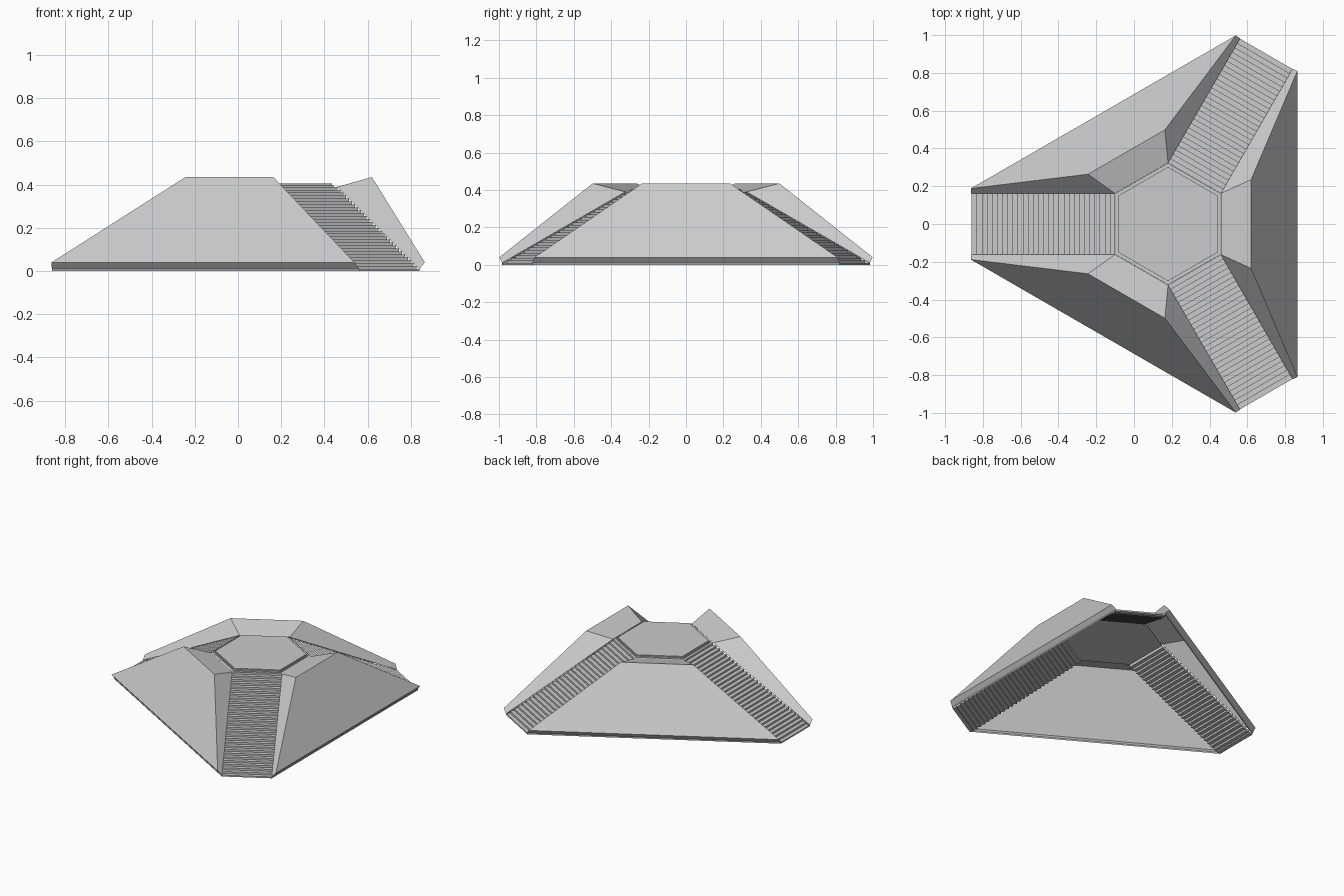
import bpy, bmesh
from math import radians, cos, sin
from mathutils import Matrix

if "Cube" in bpy.data.objects:
    bpy.data.objects.remove(bpy.data.objects["Cube"])

CENTRE = (0.18, 0, 0)


def make(name, verts, faces, angle=0):
    """Mesh object from local outward/tangent/up coordinates, turned about the platform centre."""
    me = bpy.data.meshes.new(name)
    me.from_pydata(verts, [], faces)
    me.transform(Matrix.Translation(CENTRE) @ Matrix.Rotation(radians(angle), 4, 'Z'))
    bm = bmesh.new()
    bm.from_mesh(me)
    bmesh.ops.recalc_face_normals(bm, faces=bm.faces)
    bm.to_mesh(me)
    bm.free()
    ob = bpy.data.objects.new(name, me)
    bpy.context.collection.objects.link(ob)
    return ob


def hex_slab(name, radius, z0, z1):
    verts = [(radius * cos(radians(30 + 60 * i)), radius * sin(radians(30 + 60 * i)), z)
             for z in (z0, z1) for i in range(6)]
    faces = [tuple(range(6)), tuple(range(6, 12))]
    faces += [(i, (i + 1) % 6, (i + 1) % 6 + 6, i + 6) for i in range(6)]
    return make(name, verts, faces)


# Central platform: thin lower slab and a raised top in two shallow tiers
hex_slab("platform_base", 0.322, 0.38, 0.389)
hex_slab("platform_tier", 0.302, 0.389, 0.398)
hex_slab("platform_top", 0.294, 0.398, 0.405)

# Sloped buttress, a shell open underneath: one half listed, mirrored across its middle
half = [
    (0.44, 0.235, 0.435),   # 0 ridge end
    (0.28, 0.162, 0.39),    # 1 platform corner
    (0.66, 0.822, 0.01),    # 2 foot beside stairs
    (0.685, 0.81, 0.04),    # 3 outer foot
    (0.66, 0.822, 0.0),     # 4 base
]
n = len(half)
wall_verts = half + [(u, -v, z) for u, v, z in half]
wall_faces = [(0, 1, 2, 3), (n, n + 1, n + 2, n + 3)]
wall_faces += [(a, b, b + n, a + n) for a, b in ((0, 1), (0, 3), (3, 2), (2, 4))]

# Staircase: zigzag profile, nosings on the buttress edge line, stepped underside
STEPS, U0, U1, TOP, END, HALF_W, THICK = 28, 0.28, 1.04, 0.39, 0.01, 0.162, 0.015
run, rise = (U1 - U0) / STEPS, (TOP - END) / STEPS
upper = []
for i in range(STEPS):
    z = TOP - (i + 1) * rise
    upper += [(U0 + i * run, z + rise), (U0 + i * run, z)]
upper.append((U1, END))
lower = [(u, max(0.0, z - THICK)) for u, z in upper]
m = len(upper)
stair_verts = [(u, s * HALF_W, z) for s in (-1, 1) for u, z in upper + lower]
stair_faces = []
for i in range(m - 1):
    stair_faces += [(i, i + 1, 2 * m + i + 1, 2 * m + i),
                    (m + i, m + i + 1, 3 * m + i + 1, 3 * m + i),
                    (i, i + 1, m + i + 1, m + i),
                    (2 * m + i, 2 * m + i + 1, 3 * m + i + 1, 3 * m + i)]
stair_faces += [(e, m + e, 3 * m + e, 2 * m + e) for e in (0, m - 1)]

# Three of each around the platform
for k in range(3):
    make(f"buttress_{k + 1}", wall_verts, wall_faces, 120 * k)
    make(f"staircase_{k + 1}", stair_verts, stair_faces, 60 + 120 * k)
